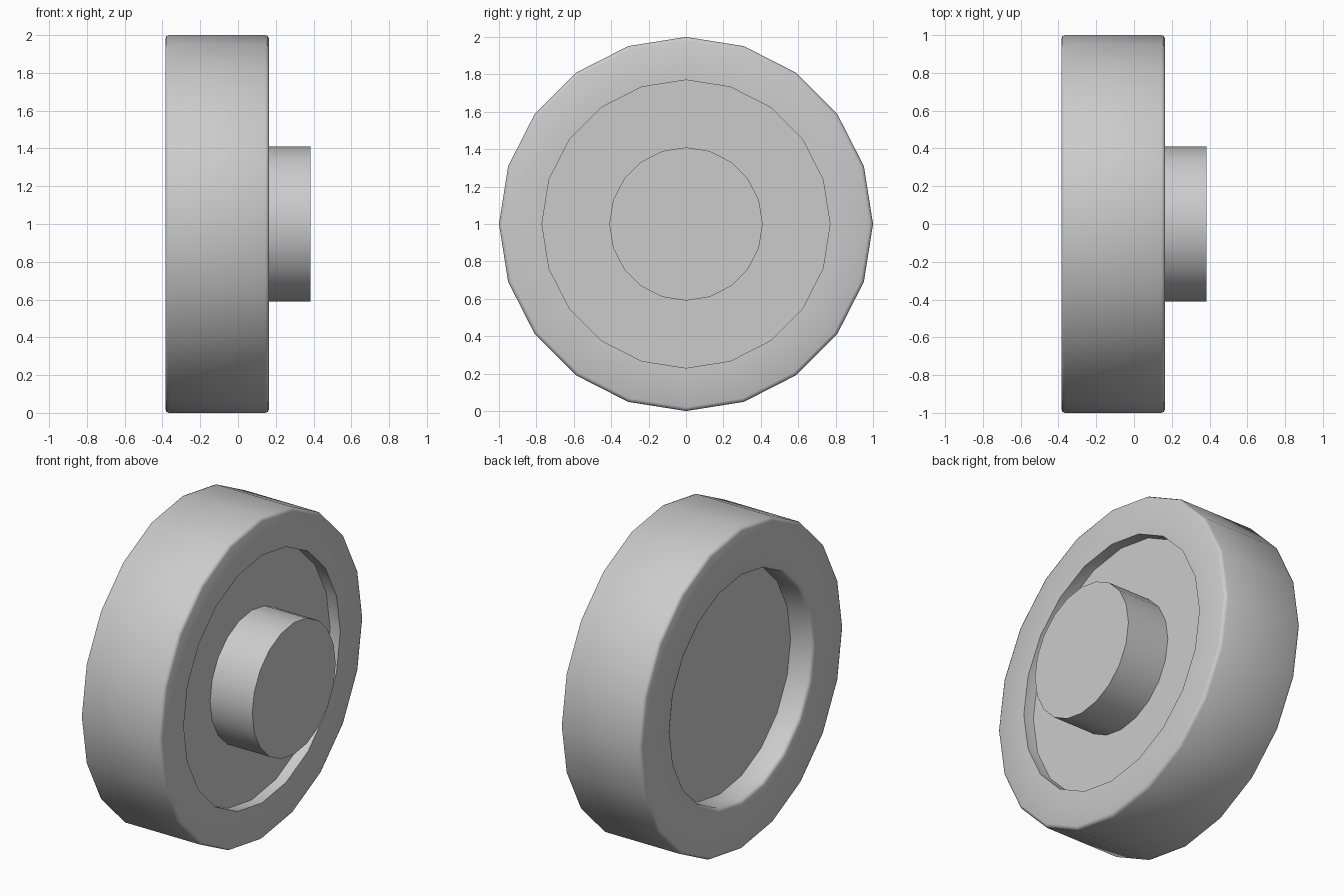
import bpy, bmesh, math

if "Cube" in bpy.data.objects:
    bpy.data.objects.remove(bpy.data.objects["Cube"])

SIDES = 20

def lathe(name, profile, closed=False):
    """Revolve (x, radius) points around the x axis at height z = 1."""
    bm = bmesh.new()
    rings = []
    for x, r in profile:
        rings.append([bm.verts.new((x, r * math.sin(2 * math.pi * i / SIDES),
                                    1 + r * math.cos(2 * math.pi * i / SIDES)))
                      for i in range(SIDES)])
    pairs = list(zip(rings, rings[1:]))
    if closed:
        pairs.append((rings[-1], rings[0]))
    else:
        bm.faces.new(rings[0])
        bm.faces.new(rings[-1])
    for a, b in pairs:
        for i in range(SIDES):
            j = (i + 1) % SIDES
            bm.faces.new((a[i], a[j], b[j], b[i]))
    bmesh.ops.recalc_face_normals(bm, faces=bm.faces)
    mesh = bpy.data.meshes.new(name)
    bm.to_mesh(mesh)
    bm.free()
    obj = bpy.data.objects.new(name, mesh)
    bpy.context.collection.objects.link(obj)
    bpy.ops.object.select_all(action='DESELECT')
    obj.select_set(True)
    bpy.context.view_layer.objects.active = obj
    bpy.ops.object.shade_smooth_by_angle(angle=math.radians(50))
    return obj

# Tyre ring with softened edges, open in the middle on both sides
lathe("tyre", [(-0.385, 0.72), (-0.385, 0.98), (-0.379, 0.994), (-0.365, 1.0),
               (0.145, 1.0), (0.159, 0.994), (0.165, 0.98),
               (0.165, 0.77), (0.095, 0.77), (-0.23, 0.70),
               (-0.365, 0.70), (-0.379, 0.706)], closed=True)

# Recessed disc filling the ring
lathe("wheel_disc", [(-0.23, 0.70), (0.095, 0.77)])

# Axle stub on the right side
lathe("axle_hub", [(0.095, 0.41), (0.385, 0.41)])
